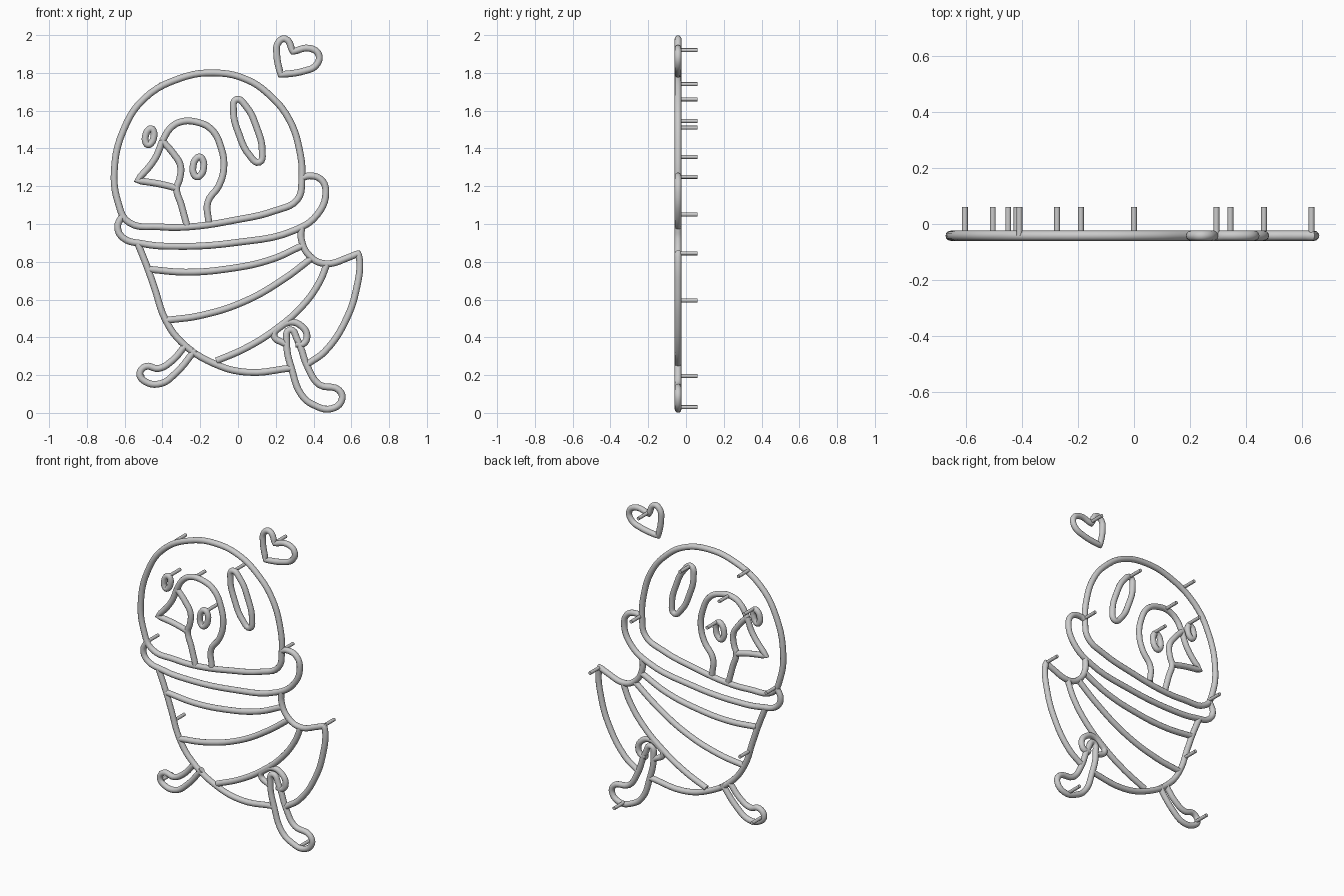
import bpy, math

Y, R = -0.042, 0.018        # wire plane and wire radius
PEG_R, PEG_END = 0.0105, 0.06


def wire(name, pts, closed=False, corners=()):
    """Round wire through (x, z) points; listed indices are sharp corners."""
    cu = bpy.data.curves.new(name, 'CURVE')
    cu.dimensions = '3D'
    cu.resolution_u = 5
    cu.bevel_depth = R
    cu.bevel_resolution = 4
    cu.use_fill_caps = True
    sp = cu.splines.new('BEZIER')
    sp.bezier_points.add(len(pts) - 1)
    for i, (bp, (x, z)) in enumerate(zip(sp.bezier_points, pts)):
        bp.co = (x, Y, z)
        kind = 'VECTOR' if i in corners else 'AUTO'
        bp.handle_left_type = bp.handle_right_type = kind
    sp.use_cyclic_u = closed
    ob = bpy.data.objects.new(name, cu)
    bpy.context.collection.objects.link(ob)
    bpy.ops.object.select_all(action='DESELECT')
    bpy.context.view_layer.objects.active = ob
    ob.select_set(True)
    bpy.ops.object.convert(target='MESH')
    bpy.ops.object.shade_smooth_by_angle(angle=math.radians(50))


def ring(name, cx, cz, a, b, tilt):
    """Oval wire; a is half width, b half height, tilt in degrees clockwise."""
    t = math.radians(tilt)
    pts = []
    for k in range(8):
        u, v = a * math.cos(k * math.pi / 4), b * math.sin(k * math.pi / 4)
        pts.append((cx + u * math.cos(t) + v * math.sin(t),
                    cz - u * math.sin(t) + v * math.cos(t)))
    wire(name, pts, True)


# Head
wire("head_outline", [(-.13, 1.80), (-.31, 1.77), (-.495, 1.665), (-.605, 1.50),
     (-.655, 1.28), (-.635, 1.115), (-.58, 1.01), (-.415, .985), (-.255, .985),
     (-.02, 1.02), (.195, 1.07), (.315, 1.13), (.338, 1.235), (.325, 1.395),
     (.27, 1.555), (.175, 1.675), (.045, 1.765)], True)
ring("head_shine", .052, 1.493, .05, .177, -20)

# Face
wire("face_outline", [(-.40, 1.44), (-.36, 1.505), (-.305, 1.54), (-.22, 1.54),
     (-.14, 1.50), (-.09, 1.405), (-.075, 1.30), (-.10, 1.205), (-.16, 1.115),
     (-.155, 1.01)])
wire("beak", [(-.40, 1.44), (-.44, 1.345), (-.535, 1.23), (-.42, 1.213),
     (-.325, 1.19)], corners=(2,))
wire("cheek_line", [(-.40, 1.44), (-.34, 1.37), (-.305, 1.31), (-.31, 1.235),
     (-.325, 1.19), (-.30, 1.10), (-.27, .99)])
ring("left_eye", -.468, 1.462, .022, .043, 12)
ring("right_eye", -.21, 1.302, .028, .053, 8)

# Collar
wire("collar", [(-.612, 1.045), (-.637, .985), (-.61, .928), (-.50, .895),
     (-.36, .882), (0, .903), (.30, .967), (.42, 1.05), (.465, 1.17),
     (.44, 1.235), (.38, 1.255), (.34, 1.245)])

# Body and tail
wire("body_outline", [(-.53, .895), (-.48, .77), (-.44, .655), (-.385, .495),
     (-.30, .375), (-.125, .26), (.05, .215), (.285, .238)])
wire("tail_outline", [(.37, .26), (.46, .325), (.58, .51), (.632, .68),
     (.645, .79), (.637, .845), (.59, .825), (.46, .79), (.38, .83),
     (.335, .92), (.338, .985)], corners=(5,))
wire("upper_stripe", [(-.47, .76), (-.28, .745), (-.07, .76), (.17, .81), (.34, .885)])
wire("middle_stripe", [(-.38, .49), (-.20, .515), (.035, .59), (.245, .71), (.385, .815)])
wire("lower_stripe", [(-.115, .275), (.035, .34), (.19, .435), (.34, .565),
     (.43, .69), (.47, .785)])

# Legs
wire("rear_leg", [(-.28, .355), (-.35, .275), (-.42, .235), (-.49, .245),
     (-.52, .205), (-.49, .165), (-.41, .155), (-.33, .21), (-.225, .335)])
wire("front_leg", [(.275, .44), (.258, .37), (.285, .23), (.34, .09), (.405, .04),
     (.495, .022), (.55, .07), (.535, .12), (.43, .15), (.37, .24), (.315, .385)], True)
wire("hip", [(.25, .365), (.19, .41), (.225, .455), (.28, .48), (.335, .46),
     (.365, .41), (.345, .365), (.305, .365)])

# Floating heart
wire("heart", [(.225, 1.79), (.205, 1.90), (.213, 1.96), (.25, 1.98), (.29, 1.912),
     (.38, 1.93), (.428, 1.895), (.413, 1.84), (.35, 1.81)], True, corners=(0, 4))

# Mounting pegs behind the wires
for i, (x, z) in enumerate([(.295, 1.92), (-.41, 1.74), (0, 1.66), (-.275, 1.545),
        (-.45, 1.51), (-.19, 1.355), (.345, 1.25), (-.605, 1.05), (.635, .845),
        (-.42, .595), (-.505, .195), (.465, .03)]):
    bpy.ops.mesh.primitive_cylinder_add(vertices=12, radius=PEG_R, depth=PEG_END - Y,
        location=(x, (PEG_END + Y) / 2, z), rotation=(math.pi / 2, 0, 0))
    bpy.context.object.name = f"peg_{i + 1}"
    bpy.ops.object.shade_smooth_by_angle(angle=math.radians(50))
